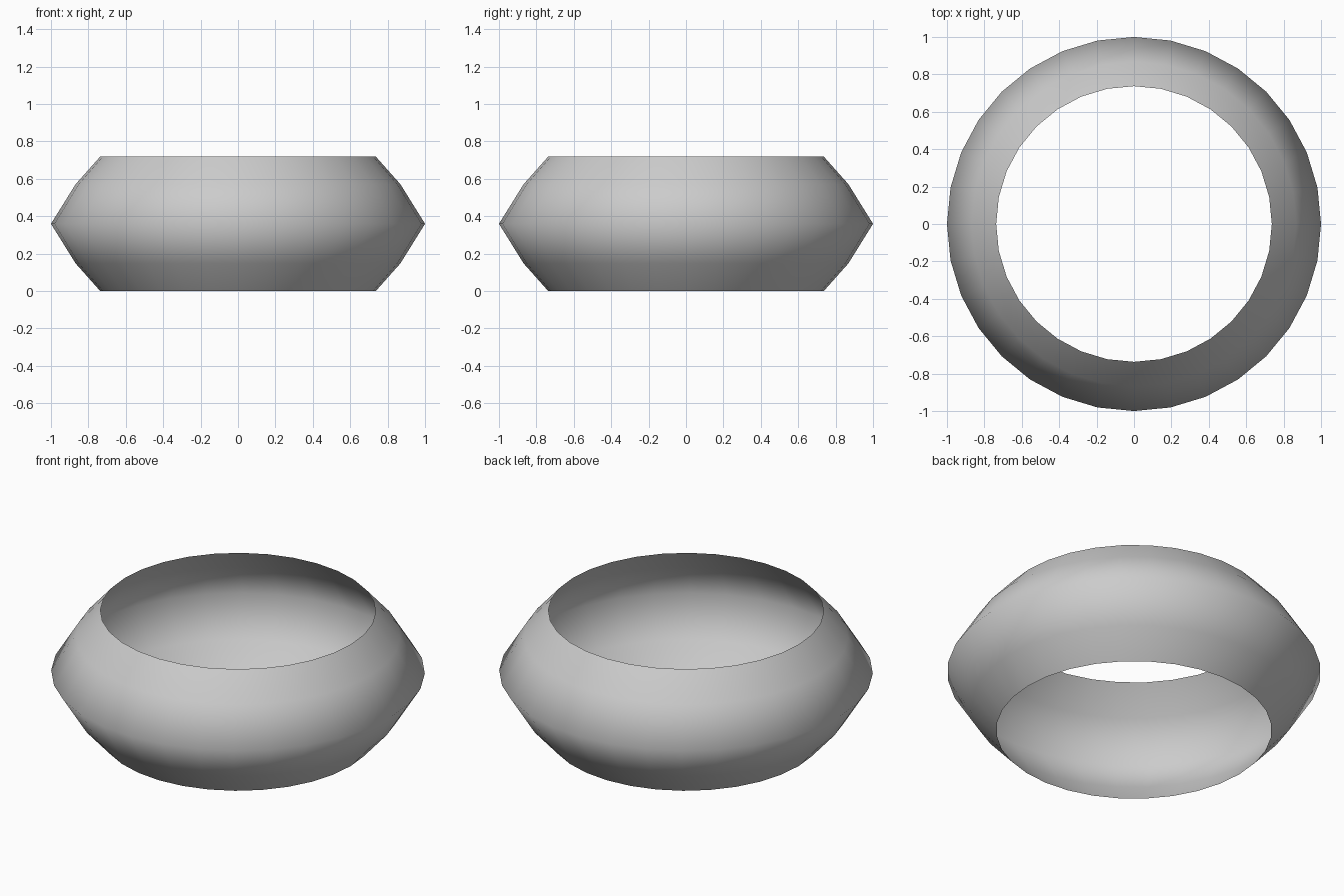
import bpy, bmesh, math

if "Cube" in bpy.data.objects:
    bpy.data.objects.remove(bpy.data.objects["Cube"])

SEGMENTS = 32
# half-profile of the open band: (radius, height)
PROFILE = [(0.737, 0.0), (0.868, 0.147), (1.0, 0.359), (0.868, 0.571), (0.737, 0.718)]

# open band: profile lofted around z
bm = bmesh.new()
rings = []
for r, z in PROFILE:
    rings.append([bm.verts.new((r * math.cos(2 * math.pi * i / SEGMENTS),
                                r * math.sin(2 * math.pi * i / SEGMENTS), z))
                  for i in range(SEGMENTS)])
for low, high in zip(rings, rings[1:]):
    for i in range(SEGMENTS):
        j = (i + 1) % SEGMENTS
        bm.faces.new((low[i], low[j], high[j], high[i])).smooth = True

mesh = bpy.data.meshes.new("ring_band")
bm.to_mesh(mesh)
bm.free()
bpy.context.collection.objects.link(bpy.data.objects.new("ring_band", mesh))
